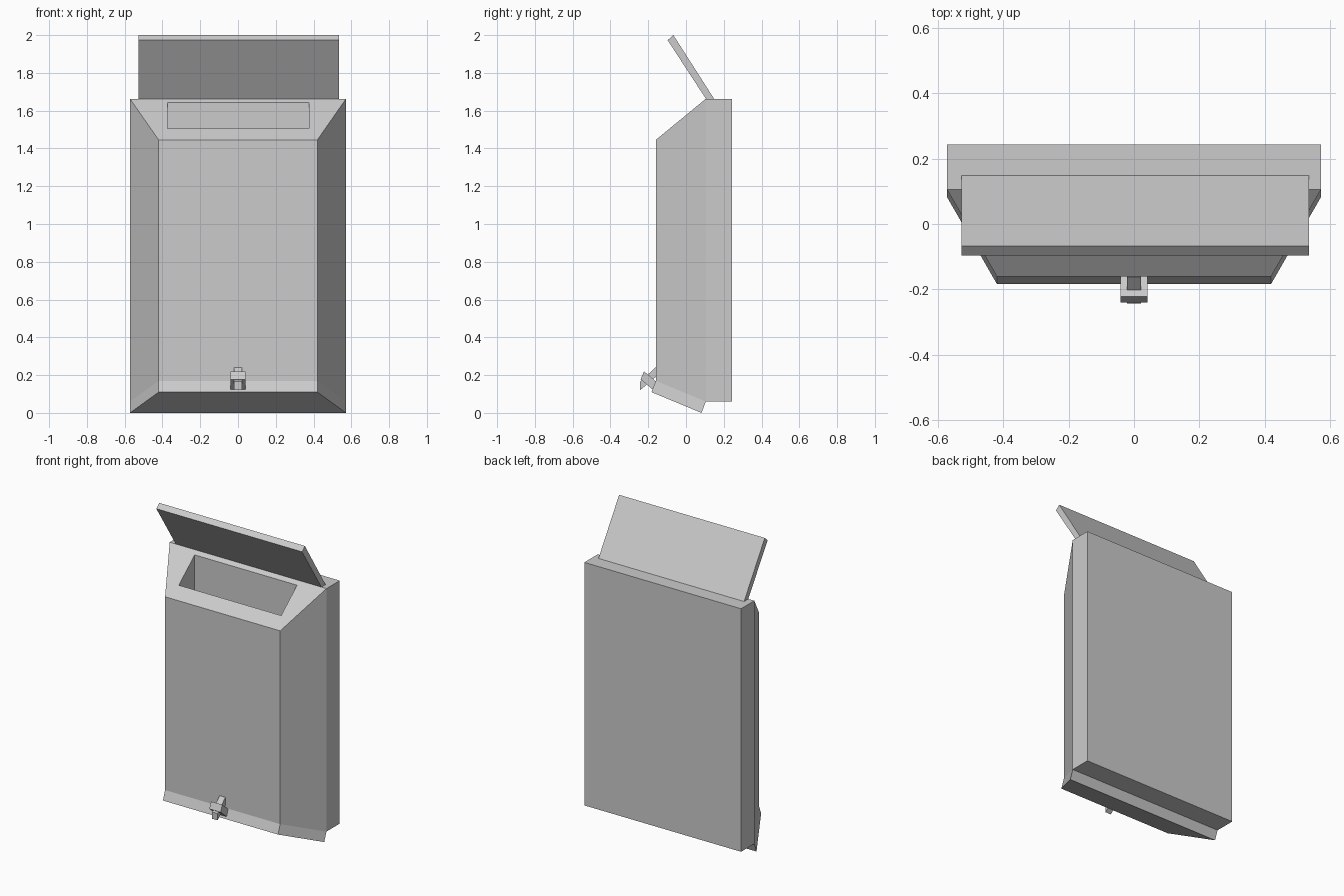
import bpy, bmesh

if "Cube" in bpy.data.objects:
    bpy.data.objects.remove(bpy.data.objects["Cube"])


def loft(name, loops):
    """Join equal-length vertex loops with quads and cap both ends."""
    bm = bmesh.new()
    rings = [[bm.verts.new(p) for p in loop] for loop in loops]
    n = len(rings[0])
    for a, b in zip(rings, rings[1:]):
        for i in range(n):
            j = (i + 1) % n
            bm.faces.new((a[i], a[j], b[j], b[i]))
    bm.faces.new(rings[0])
    bm.faces.new(rings[-1])
    bmesh.ops.recalc_face_normals(bm, faces=bm.faces[:])
    mesh = bpy.data.meshes.new(name)
    bm.to_mesh(mesh)
    bm.free()
    obj = bpy.data.objects.new(name, mesh)
    bpy.context.collection.objects.link(obj)
    return obj


def rect(half_width, y, z0, z1):
    """Upright rectangle facing the front."""
    w = half_width
    return [(-w, y, z0), (w, y, z0), (w, y, z1), (-w, y, z1)]


def extrude_x(name, profile, x0, x1):
    """Side profile of (y, z) points swept across x."""
    return loft(name, [[(x, y, z) for y, z in profile] for x in (x0, x1)])


# Box body: tapered front and straight back
body = loft("box_body", [rect(0.42, -0.16, 0.17, 1.445),
                         rect(0.572, 0.105, 0.06, 1.663),
                         rect(0.572, 0.243, 0.06, 1.663)])

# Posting slot: straight shaft dropping through the sloped top
cutter = extrude_x("slot_cutter",
                   [(-0.086, 0.22), (0.08, 0.22), (0.08, 1.8), (-0.086, 1.8)],
                   -0.372, 0.375)
cut = body.modifiers.new("slot", 'BOOLEAN')
cut.operation = 'DIFFERENCE'
cut.solver = 'EXACT'
cut.object = cutter
bpy.context.view_layer.objects.active = body
bpy.ops.object.modifier_apply(modifier=cut.name)
bpy.data.objects.remove(cutter)

# Bottom door: slab following the slope under the tapered front
top = [(-0.42, -0.16, 0.17), (0.42, -0.16, 0.17),
       (0.572, 0.105, 0.06), (-0.572, 0.105, 0.06)]
loft("bottom_door", [top, [(x, y - 0.023, z - 0.06) for x, y, z in top]])

# Raised top flap, hinged at the back of the slope
extrude_x("top_flap", [(-0.097, 1.973), (-0.067, 2.0), (0.153, 1.656), (0.123, 1.636)],
          -0.528, 0.535)

# Latch: wide loop on the door, narrow hook on the body
extrude_x("latch_loop", [(-0.222, 0.22), (-0.24, 0.178), (-0.175, 0.122), (-0.155, 0.163)],
          -0.041, 0.041)
extrude_x("latch_hook", [(-0.155, 0.24), (-0.162, 0.24), (-0.243, 0.165),
                         (-0.243, 0.12), (-0.155, 0.195)],
          -0.021, 0.021)
